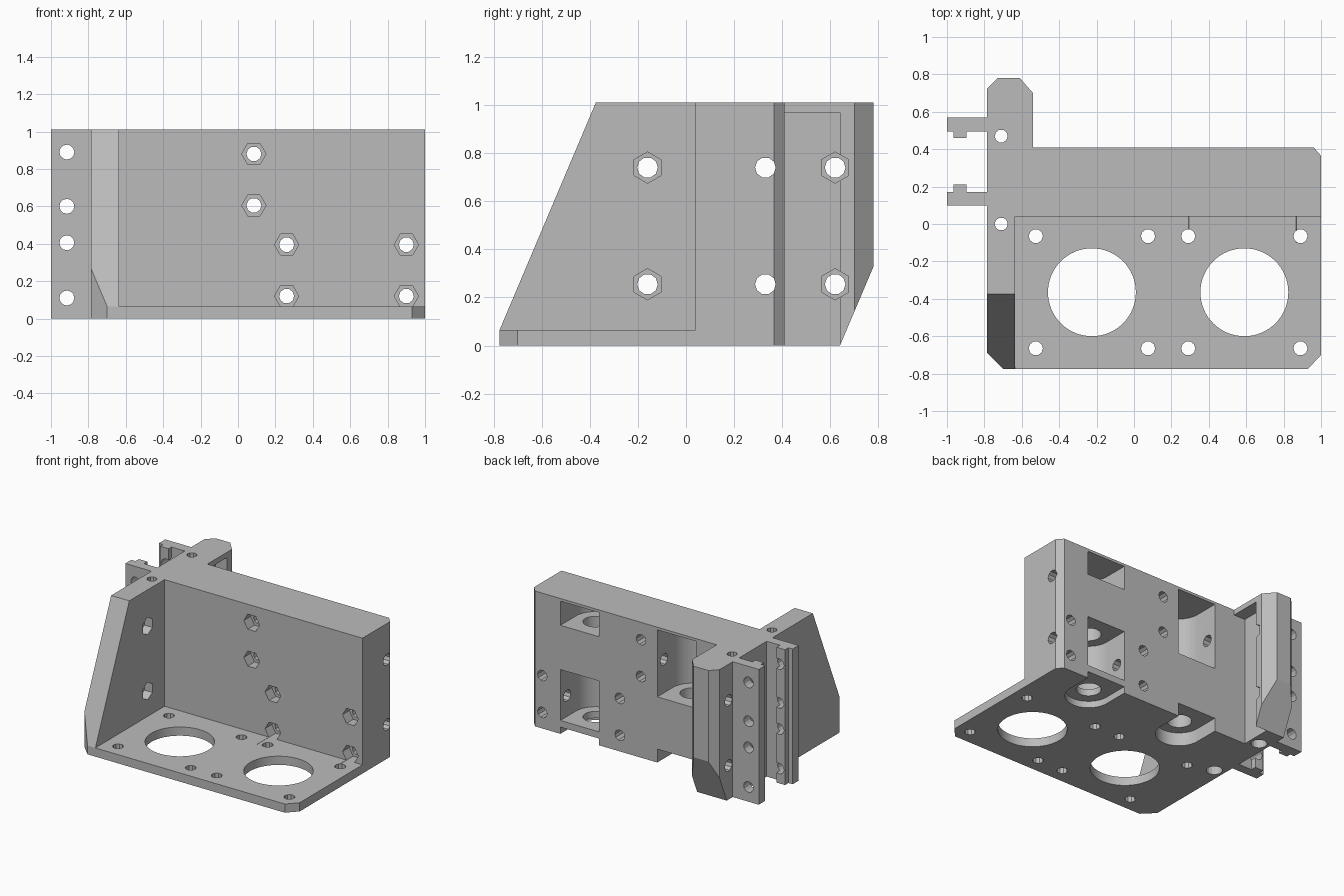
import bpy, bmesh
from math import cos, sin, pi

cube = bpy.data.objects.get("Cube")
if cube:
    bpy.data.objects.remove(cube, do_unlink=True)

HEIGHT = 1.01
PLATE = 0.065
PLACE = {
    "x": lambda u, v, w: (w, u, v),
    "y": lambda u, v, w: (u, w, v),
    "z": lambda u, v, w: (u, v, w),
}


def prism(name, outline, axis, start, end):
    """Extrude a flat outline along an axis."""
    bm = bmesh.new()
    place = PLACE[axis]
    face = bm.faces.new([bm.verts.new(place(u, v, start)) for u, v in outline])
    extruded = bmesh.ops.extrude_face_region(bm, geom=[face], use_keep_orig=True)
    for item in extruded["geom"]:
        if isinstance(item, bmesh.types.BMVert):
            item.co["xyz".index(axis)] = end
    bmesh.ops.recalc_face_normals(bm, faces=bm.faces)
    mesh = bpy.data.meshes.new(name)
    bm.to_mesh(mesh)
    bm.free()
    obj = bpy.data.objects.new(name, mesh)
    bpy.context.scene.collection.objects.link(obj)
    return obj


def ring(center, radius, sides, turn=0.0):
    return [(center[0] + radius * cos(turn + 2 * pi * i / sides),
             center[1] + radius * sin(turn + 2 * pi * i / sides)) for i in range(sides)]


cutters = []


def cut(outline, axis, start, end):
    cutter = prism("cutter", outline, axis, start, end)
    cutter.hide_render = True
    cutters.append(cutter)


def cut_box(x, y, z):
    cut([(x[0], y[0]), (x[1], y[0]), (x[1], y[1]), (x[0], y[1])], "z", *z)


def cut_hole(center, radius, axis, start, end, sides=10, turn=0.0):
    cut(ring(center, radius, sides, turn), axis, start, end)


# Footprint: plate, wall, side web, rear fin and two toothed rails
footprint = [
    (-.70, -.775), (.93, -.775), (1, -.70), (1, .365), (.96, .41),
    (-.54, .41), (-.54, .70), (-.61, .78), (-.73, .78), (-.785, .725),
    (-.785, .57), (-1, .57), (-1, .495), (-.965, .495), (-.965, .46),
    (-.895, .46), (-.895, .495), (-.785, .495),
    (-.785, .17), (-.895, .17), (-.895, .21), (-.965, .21), (-.965, .17),
    (-1, .17), (-1, .10), (-.785, .10), (-.785, -.69),
]
bracket = prism("mounting_bracket", footprint, "z", 0, HEIGHT)

# Open space above the plate, sloped web, sloped fin foot, fin recess
cut_box((-.635, 1.2), (-1, .04), (PLATE, 1.2))
cut([(-.80, .006), (-.337, 1.1), (-1, 1.1), (-1, .006)], "x", -1.2, 1.2)
cut([(.598, -.1), (.64, 0), (.78, .33), (.9, .613), (.9, -.1)], "x", -.9, -.4)
cut_box((-.635, -.5), (.41, .64), (-.1, .97))

# Plate: two large openings, each with four screw holes
for cx in (-.225, .59):
    cut_hole((cx, -.365), .235, "z", -.1, .2, sides=64)
    for dx in (-.3, .3):
        for dy in (-.3, .3):
            cut_hole((cx + dx, -.365 + dy), .038, "z", -.1, .2)

# Wall: screw holes with hexagonal nut traps at the front
for x, z in [(.085, .88), (.085, .605), (.26, .395), (.26, .12), (.9, .395), (.9, .12)]:
    cut_hole((x, z), .04, "y", -.1, .6)
    cut_hole((x, z), .065, "y", -.1, .12, sides=6)

# Cross holes through web, wall and fin
for z in (.255, .74):
    cut_hole((.33, z), .043, "x", -1.2, 1.2)
    for y, trap in ((-.16, -.70), (.62, -.70)):
        cut_hole((y, z), .043, "x", -.9, -.4)
        cut_hole((y, z), .065, "x", trap, -.5, sides=6, turn=pi / 2)

# Rails: four clamp holes
for z in (.89, .60, .405, .11):
    cut_hole((-.915, z), .04, "y", 0, .65, sides=12)

# Vertical holes beside the rails, widened at the foot
for y in (0, .47):
    cut_hole((-.71, y), .035, "z", -.1, 1.2)
    cut_hole((-.71, y), .055, "z", -.1, .08, sides=16)

# Round-backed pockets in the rear of the wall, joined by vertical bores
POCKETS = {.59: [(-.1, .05), (.10, .48), (.81, .99)], -.21: [(-.1, .10), (.49, .99)]}
for cx, spans in POCKETS.items():
    cut_hole((cx, .225), .085, "z", -.2, .9, sides=32)
    for span in spans:
        middle = (cx, .225)
        arc = [(u, v) for u, v in ring(middle, .16, 48) if v < middle[1] - .001]
        cut(arc + [(cx + .16, .225), (cx + .16, .5), (cx - .16, .5), (cx - .16, .225)],
            "z", *span)

# Apply all cuts and discard the cutters
for cutter in cutters:
    mod = bracket.modifiers.new("cut", "BOOLEAN")
    mod.operation = "DIFFERENCE"
    mod.solver = "EXACT"
    mod.object = cutter
graph = bpy.context.evaluated_depsgraph_get()
finished = bpy.data.meshes.new_from_object(bracket.evaluated_get(graph))
bracket.modifiers.clear()
bracket.data = finished
finished.name = "mounting_bracket"
for cutter in cutters:
    bpy.data.objects.remove(cutter, do_unlink=True)

# Single grey plastic
COLOR = (.5, .5, .5, 1)
grey = bpy.data.materials.new("grey_plastic")
grey.use_nodes = True
grey.diffuse_color = COLOR
grey.node_tree.nodes["Principled BSDF"].inputs["Base Color"].default_value = COLOR
finished.materials.clear()
finished.materials.append(grey)

# Smooth the round bores, keep edges crisp
bpy.ops.object.select_all(action="DESELECT")
bracket.select_set(True)
bpy.context.view_layer.objects.active = bracket
bpy.ops.object.shade_smooth_by_angle(angle=pi / 9)
